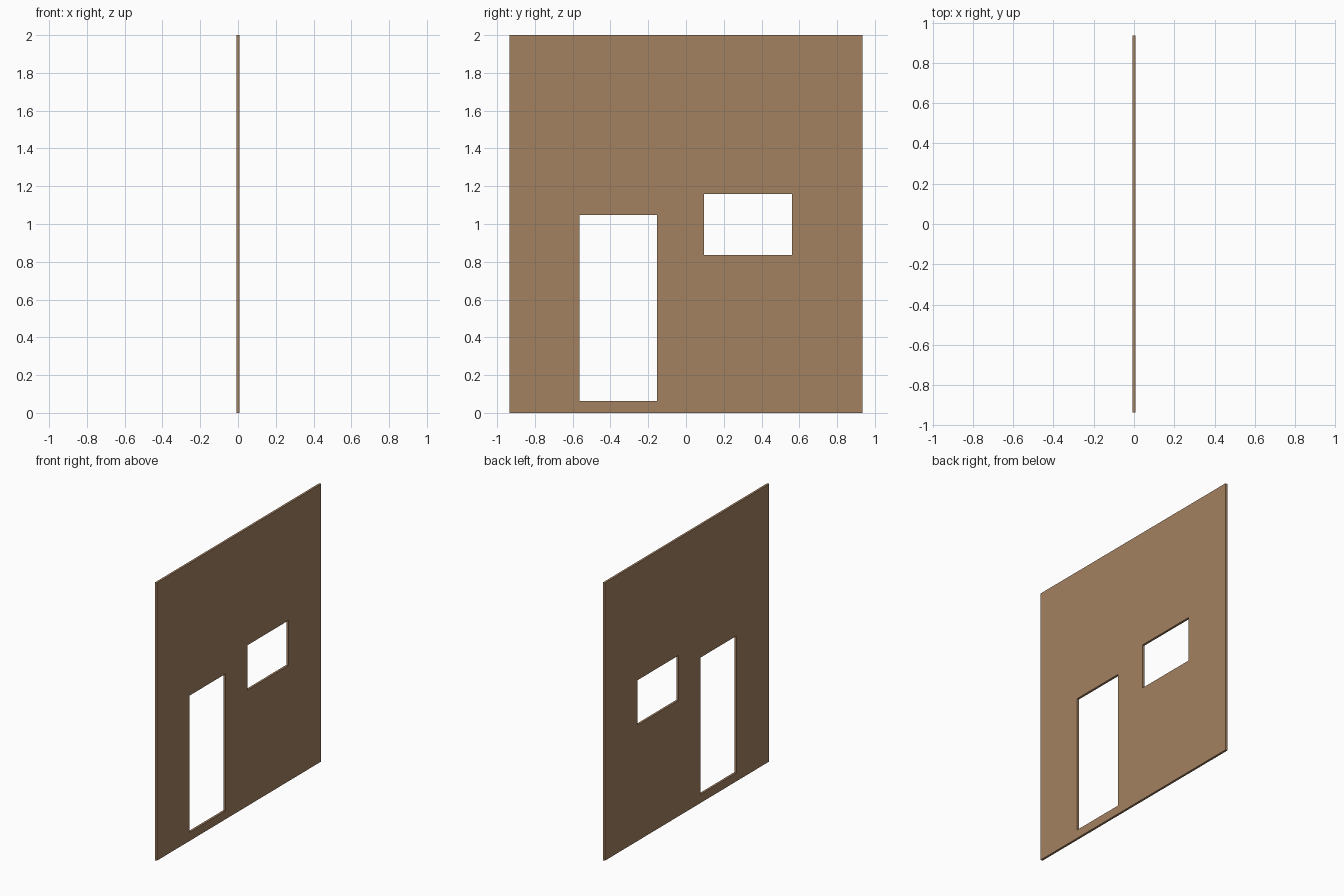
import bpy, bmesh

if "Cube" in bpy.data.objects:
    bpy.data.objects.remove(bpy.data.objects["Cube"])

THICK = 0.016
YS = [-0.935, -0.565, -0.153, 0.095, 0.561, 0.935]
ZS = [0.0, 0.062, 0.835, 1.047, 1.158, 2.0]
# openings as (column, row) cells of the grid above
DOORWAY = {(1, 1), (1, 2)}
WINDOW = {(3, 2), (3, 3)}

# wall sheet with both openings left out
bm = bmesh.new()
grid = [[bm.verts.new((-THICK / 2, y, z)) for z in ZS] for y in YS]
for i in range(len(YS) - 1):
    for j in range(len(ZS) - 1):
        if (i, j) not in DOORWAY | WINDOW:
            bm.faces.new((grid[i][j], grid[i][j + 1], grid[i + 1][j + 1], grid[i + 1][j]))

# give the sheet its thickness
ext = bmesh.ops.extrude_face_region(bm, geom=bm.faces[:], use_keep_orig=True)
moved = [g for g in ext["geom"] if isinstance(g, bmesh.types.BMVert)]
bmesh.ops.translate(bm, verts=moved, vec=(THICK, 0, 0))
bmesh.ops.recalc_face_normals(bm, faces=bm.faces[:])

mesh = bpy.data.meshes.new("wall_panel")
bm.to_mesh(mesh)
bm.free()
wall = bpy.data.objects.new("wall_panel", mesh)
bpy.context.collection.objects.link(wall)

# brown board colour
mat = bpy.data.materials.new("brown_board")
mat.diffuse_color = (0.37, 0.22, 0.12, 1)
mat.use_nodes = True
mat.node_tree.nodes["Principled BSDF"].inputs["Base Color"].default_value = mat.diffuse_color
mesh.materials.append(mat)
